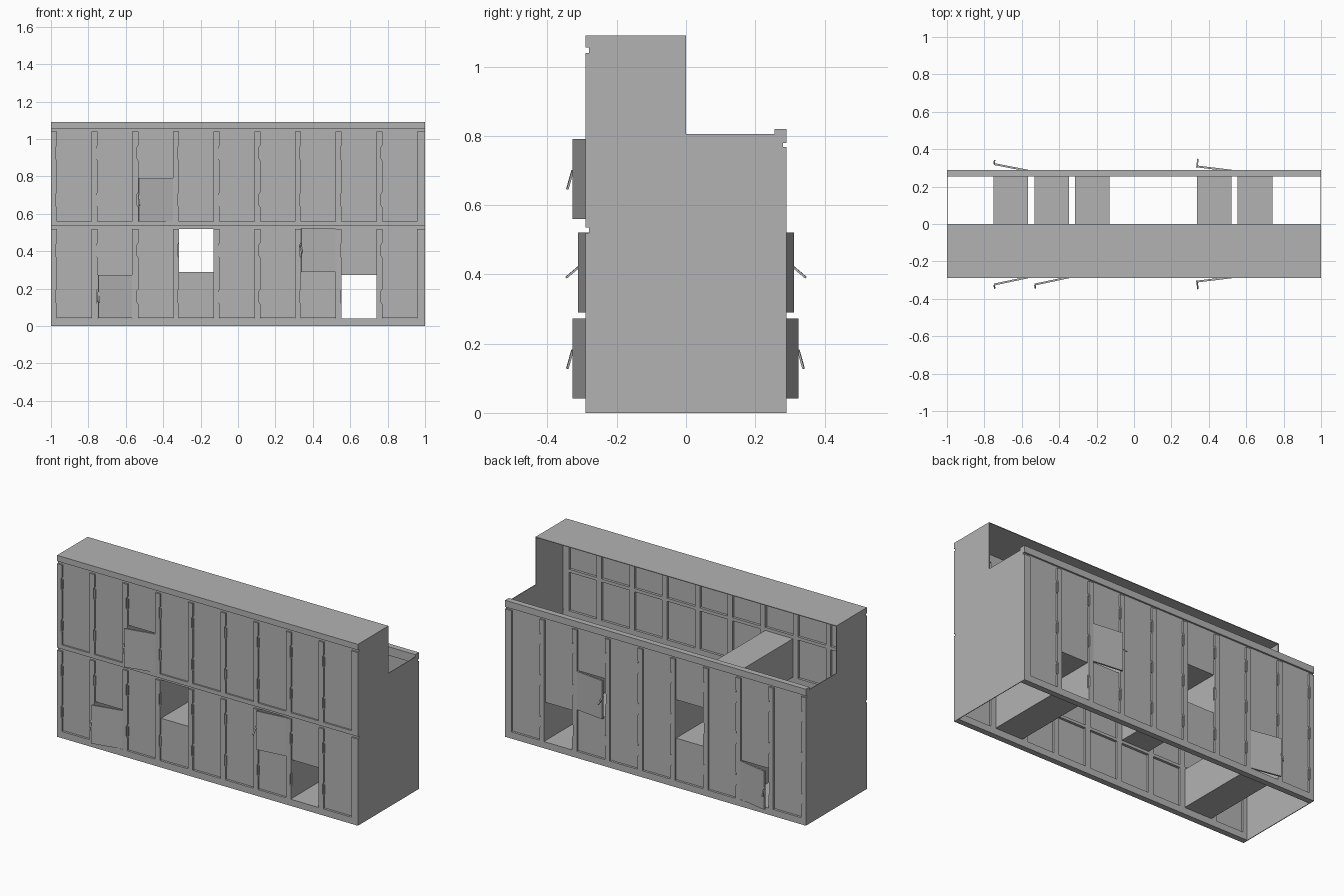
import bpy
import bmesh
from math import radians
from mathutils import Matrix, Vector

if "Cube" in bpy.data.objects:
    bpy.data.objects.remove(bpy.data.objects["Cube"])

GREY = (0.45, 0.45, 0.45, 1)
metal = bpy.data.materials.new("grey metal")
metal.use_nodes = True
metal.diffuse_color = GREY
metal.node_tree.nodes["Principled BSDF"].inputs["Base Color"].default_value = GREY


def finish(name, bm, matrix=Matrix()):
    bmesh.ops.recalc_face_normals(bm, faces=bm.faces)
    mesh = bpy.data.meshes.new(name)
    bm.to_mesh(mesh)
    bm.free()
    mesh.materials.append(metal)
    ob = bpy.data.objects.new(name, mesh)
    ob.matrix_world = matrix
    bpy.context.collection.objects.link(ob)
    return ob


def box(name, xs, ys, zs, matrix=Matrix(), open_ends=False):
    bm = bmesh.new()
    bmesh.ops.create_cube(bm, size=1)
    for v in bm.verts:
        v.co = [r[0] if c < 0 else r[1] for c, r in zip(v.co, (sorted(xs), sorted(ys), sorted(zs)))]
    if open_ends:
        ends = [f for f in bm.faces if abs(f.calc_center_median().y - sum(ys) / 2) > 0.01]
        bmesh.ops.delete(bm, geom=ends, context='FACES')
    return finish(name, bm, matrix)


def prism(name, points, offset):
    bm = bmesh.new()
    face = bm.faces.new([bm.verts.new(p) for p in points])
    out = bmesh.ops.extrude_face_region(bm, geom=[face])
    moved = [g for g in out["geom"] if isinstance(g, bmesh.types.BMVert)]
    bmesh.ops.translate(bm, verts=moved, vec=offset)
    return finish(name, bm)


COLS, PITCH, START, WIDTH, HEIGHT = 9, 0.2175, -0.968, 0.185, 0.231
INNER, RECESS, OUTER = 0.255, 0.28, 0.29


def col_x(i):
    return START + i * PITCH


# Side panels and upper roof
profile = [(-RECESS, 0), (RECESS, 0), (RECESS, 0.805), (0, 0.805), (0, 1.09), (-RECESS, 1.09)]
for side, name in ((-1, "right_panel"), (1, "left_panel")):
    prism(name, [(side, y, z) for y, z in profile], (-side * 0.004, 0, 0))
box("roof", (-1, 1), (-OUTER, 0), (1.086, 1.09))

# Each wall: row heights, post spans, proud rails, recessed rails, open doors, empty cells
walls = {
    "front": dict(
        s=-1, rows=(0.042, 0.29, 0.56, 0.81), posts=((0.04, 0.52), (0.56, 1.04)),
        proud=((0, 0.04), (0.535, 0.56), (1.055, 1.09)),
        recessed=((0.273, 0.29), (0.52, 0.535), (0.791, 0.81), (1.041, 1.055)),
        ajar={(1, 0): (12, 16), (2, 2): (12, 16), (6, 1): (7, 50)}),
    "back": dict(
        s=1, rows=(0.042, 0.29, 0.538), posts=((0.04, 0.768),),
        proud=((0, 0.04), (0.78, 0.82)),
        recessed=((0.273, 0.29), (0.521, 0.538), (0.768, 0.78)),
        ajar={(1, 0): (11, 16), (6, 1): (7, 50)}),
}
EMPTY = {(3, 1), (7, 0)}


def post(name, x0, x1, span, rows, s, notched):
    pts = [(x0, span[0]), (x1, span[0])]
    for z in rows:
        if notched and span[0] <= z + 0.01 < span[1]:
            lo, hi = z + 0.075, z + 0.155
            pts += [(x1, lo), (x1 - 0.007, lo + 0.01), (x1 - 0.007, hi - 0.01), (x1, hi)]
    pts += [(x1, span[1]), (x0, span[1])]
    prism(name, [(x, s * INNER, z) for x, z in pts], (0, s * (OUTER - INNER), 0))


def door(name, col, row_z, s, swing, lift):
    # Hinged on the +x edge; a small lever hangs at the free edge
    hinge = Vector((col_x(col) + WIDTH, s * (OUTER if swing else RECESS), row_z))
    frame = Matrix.Translation(hinge) @ Matrix.Rotation(-s * radians(swing), 4, 'Z')
    box(name, (-WIDTH, 0), (-s * 0.01, 0), (0, HEIGHT), frame)
    pivot = frame @ Matrix.Translation((-WIDTH, 0, 0.125)) @ Matrix.Rotation(s * radians(lift), 4, 'X')
    box(name + "_lever", (-0.005, 0.003), (0, s * 0.006), (-0.042, 0.015), pivot)


for wall, w in walls.items():
    s = w["s"]
    # Horizontal rails
    for z in w["proud"]:
        box(wall + "_rail", (-1, 1), (s * INNER, s * OUTER), z)
    for z in w["recessed"]:
        box(wall + "_divider", (-1, 1), (s * INNER, s * RECESS), z)
    # Vertical posts, with notches for the levers
    for i in range(COLS + 1):
        x0 = -1 if i == 0 else col_x(i - 1) + WIDTH
        x1 = 1 if i == COLS else col_x(i)
        for span in w["posts"]:
            post(wall + "_post", x0, x1, span, w["rows"], s, i < COLS)
        box(wall + "_post_core", (x0, x1), (s * INNER, s * RECESS), (0.02, w["proud"][-1][0]))
    # Doors, closed or ajar
    for i in range(COLS):
        for r, z in enumerate(w["rows"]):
            if (i, r) not in EMPTY:
                door(wall + "_door", i, z, s, *w["ajar"].get((i, r), (0, 0)))

# Open-ended compartments behind the open cells
for i, r in sorted(EMPTY | {(1, 0), (2, 2), (6, 1)}):
    x, z = col_x(i), walls["front"]["rows"][r]
    box("compartment", (x, x + WIDTH), (-RECESS, INNER if r == 2 else RECESS),
        (z, z + HEIGHT), open_ends=True)
